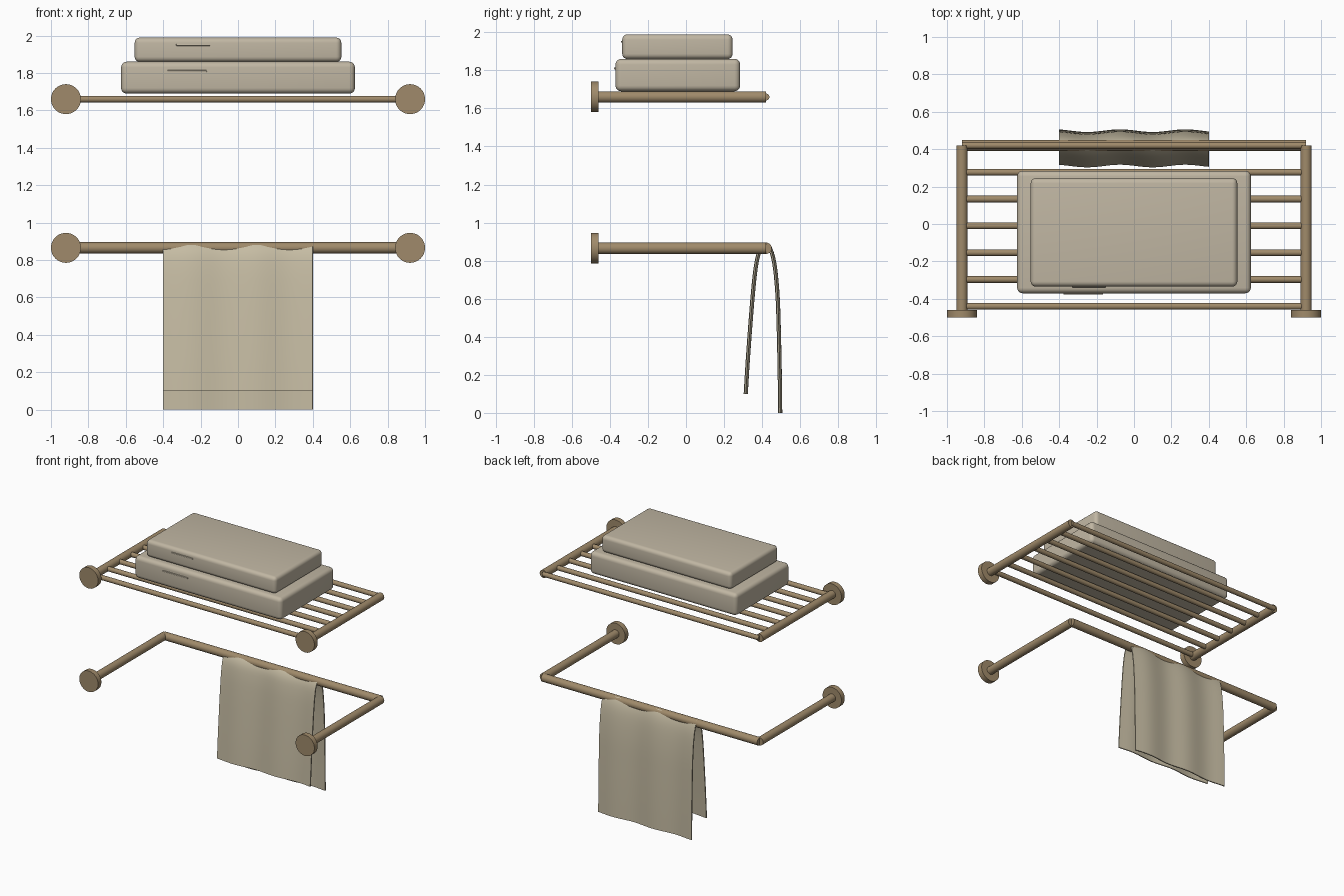
import bpy, math
from mathutils import Vector

cube = bpy.data.objects.get("Cube")
if cube:
    bpy.data.objects.remove(cube, do_unlink=True)


def material(name, colour):
    m = bpy.data.materials.new(name)
    m.use_nodes = True
    m.diffuse_color = (*colour, 1)
    m.node_tree.nodes["Principled BSDF"].inputs["Base Color"].default_value = (*colour, 1)
    return m


BRONZE = material("brushed bronze", (0.35, 0.255, 0.145))
FOLDED = material("folded towel beige", (0.53, 0.47, 0.365))
HANGING = material("hanging towel beige", (0.56, 0.50, 0.365))


def finish(ob, name, mat, bevel=0, segments=2):
    ob.name = name
    ob.data.materials.append(mat)
    if bevel:
        mod = ob.modifiers.new("rounded edges", "BEVEL")
        mod.width, mod.segments, mod.limit_method = bevel, segments, "ANGLE"
        bpy.context.view_layer.objects.active = ob
        bpy.ops.object.modifier_apply(modifier=mod.name)
    bpy.ops.object.select_all(action="DESELECT")
    ob.select_set(True)
    bpy.context.view_layer.objects.active = ob
    bpy.ops.object.shade_smooth_by_angle(angle=math.radians(35))
    return ob


def rod(name, start, end, radius, sides=32, bevel=0):
    a, b = Vector(start), Vector(end)
    bpy.ops.mesh.primitive_cylinder_add(vertices=sides, radius=radius, depth=(b - a).length,
                                        location=(a + b) / 2,
                                        rotation=(b - a).to_track_quat("Z", "Y").to_euler())
    return finish(bpy.context.object, name, BRONZE, bevel)


def box(name, centre, size, mat, bevel, segments):
    bpy.ops.mesh.primitive_cube_add(size=1, location=centre)
    ob = bpy.context.object
    ob.scale = size
    bpy.ops.object.transform_apply(location=False, rotation=False, scale=True)
    return finish(ob, name, mat, bevel, segments)


ARM_X, FRONT_Y, REAR_Y = 0.92, -0.44, 0.42
SHELF_Z, RAIL_Z = 1.66, 0.865

# Round mounting plates and side arms, on both levels and both sides
for level, z in (("shelf", SHELF_Z), ("rail", RAIL_Z)):
    for side, s in (("left", 1), ("right", -1)):
        x = s * ARM_X
        rod(f"{level}_mount_{side}", (x, -0.5, z), (x, -0.46, z), 0.08, 48)
        rod(f"{level}_arm_{side}", (x, -0.47, z), (x, REAR_Y, z), 0.03)

# Seven shelf bars, evenly spaced
for i in range(7):
    y = FRONT_Y + (REAR_Y - FRONT_Y) * i / 6
    rod(f"shelf_bar_{i + 1}", (-ARM_X, y, SHELF_Z), (ARM_X, y, SHELF_Z), 0.018, 24)

# Lower towel rail
rod("towel_rail", (-ARM_X, REAR_Y, RAIL_Z), (ARM_X, REAR_Y, RAIL_Z), 0.03)

# Folded towels on the shelf, each with a thin fold lip on its front
box("folded_towel_lower", (0, -0.043, 1.775), (1.25, 0.655, 0.17), FOLDED, 0.03, 5)
box("folded_towel_upper", (0, -0.045, 1.924), (1.105, 0.58, 0.13), FOLDED, 0.028, 5)
box("fold_lip_lower", (-0.272, -0.37, 1.81), (0.212, 0.016, 0.01), FOLDED, 0.003, 2)
box("fold_lip_upper", (-0.24, -0.334, 1.95), (0.182, 0.014, 0.01), FOLDED, 0.003, 2)

# Towel draped over the rail: a smooth y/z profile swept along x with soft ripples
profile = [Vector(p) for p in ((0.314, 0.1), (0.323, 0.25), (0.335, 0.42), (0.351, 0.62),
                               (0.366, 0.76), (0.385, 0.845), (0.42, 0.89), (0.448, 0.85),
                               (0.468, 0.76), (0.482, 0.6), (0.489, 0.38), (0.493, 0.18),
                               (0.495, 0))]


def smooth_path(points, steps):
    path = []
    for i in range(len(points) - 1):
        p0, p1 = points[max(i - 1, 0)], points[i]
        p2, p3 = points[i + 1], points[min(i + 2, len(points) - 1)]
        for k in range(steps):
            t = k / steps
            path.append(0.5 * (2 * p1 + (p2 - p0) * t + (2 * p0 - 5 * p1 + 4 * p2 - p3) * t ** 2
                               + (3 * p1 - p0 - 3 * p2 + p3) * t ** 3))
    return path + [points[-1]]


path = smooth_path(profile, 4)
COLUMNS, WIDTH = 48, 0.8
verts, faces = [], []
for y, z in path:
    for c in range(COLUMNS + 1):
        x = WIDTH * (c / COLUMNS - 0.5)
        ripple = 0.007 * math.cos(math.tau * (x + 0.075) / 0.35)
        verts.append((x, y + ripple, z))
for r in range(len(path) - 1):
    for c in range(COLUMNS):
        a = r * (COLUMNS + 1) + c
        faces.append((a, a + 1, a + COLUMNS + 2, a + COLUMNS + 1))
mesh = bpy.data.meshes.new("hanging_towel")
mesh.from_pydata(verts, [], faces)
towel = bpy.data.objects.new("hanging_towel", mesh)
bpy.context.collection.objects.link(towel)
cloth = towel.modifiers.new("cloth thickness", "SOLIDIFY")
cloth.thickness, cloth.offset = 0.008, 0
bpy.context.view_layer.objects.active = towel
bpy.ops.object.modifier_apply(modifier=cloth.name)
finish(towel, "hanging_towel", HANGING)
